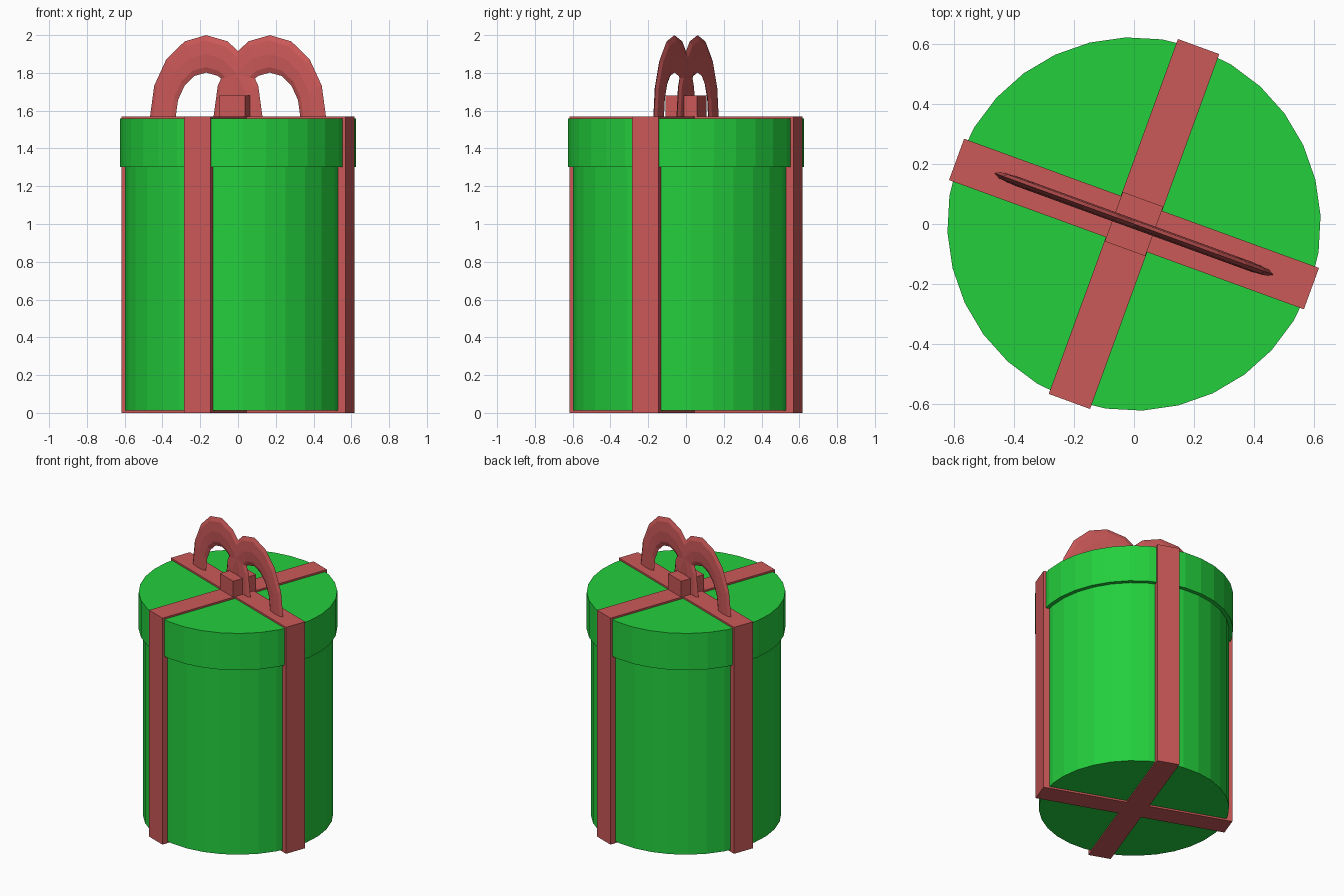
import bpy, bmesh, math
from mathutils import Matrix

if "Cube" in bpy.data.objects:
    bpy.data.objects.remove(bpy.data.objects["Cube"])

TURN = Matrix.Rotation(math.radians(-20), 4, 'Z')   # whole gift is turned


def material(name, rgb):
    m = bpy.data.materials.new(name)
    m.diffuse_color = (*rgb, 1)
    m.use_nodes = True
    m.node_tree.nodes["Principled BSDF"].inputs["Base Color"].default_value = m.diffuse_color
    return m


GREEN = material("green_paper", (0.017, 0.62, 0.047))
RED = material("red_ribbon", (0.60, 0.098, 0.098))


def finish(name, bm, mat):
    bmesh.ops.recalc_face_normals(bm, faces=bm.faces)
    bm.transform(TURN)
    me = bpy.data.meshes.new(name)
    bm.to_mesh(me)
    bm.free()
    me.materials.append(mat)
    ob = bpy.data.objects.new(name, me)
    bpy.context.collection.objects.link(ob)
    return ob


def drum(name, r, z0, z1):
    bm = bmesh.new()
    bmesh.ops.create_cone(bm, cap_ends=True, segments=32, radius1=r, radius2=r, depth=z1 - z0,
                          matrix=Matrix.Translation((0, 0, (z0 + z1) / 2)))
    finish(name, bm, GREEN)


def box(name, sx, sy, z0, z1):
    bm = bmesh.new()
    bmesh.ops.create_cube(bm, size=1, matrix=Matrix.Translation((0, 0, (z0 + z1) / 2))
                          @ Matrix.Diagonal((sx, sy, z1 - z0, 1)))
    finish(name, bm, RED)


def bow_loop(name, side, steps=8, sides=8):
    # half of a flattened ring, stretched upwards
    major, minor, thick, tall = 0.2445, 0.0725, 0.016, 1.365
    bm = bmesh.new()
    rings = []
    for i in range(steps + 1):
        a = math.pi * i / steps
        ring = []
        for j in range(sides):
            b = 2 * math.pi * j / sides
            r = major + minor * math.cos(b)
            ring.append(bm.verts.new((side * 0.179 + r * math.cos(a), thick * math.sin(b),
                                      1.567 + tall * r * math.sin(a))))
        rings.append(ring)
    for p, q in zip(rings, rings[1:]):
        for j in range(sides):
            k = (j + 1) % sides
            bm.faces.new((p[j], p[k], q[k], q[j]))
    bm.faces.new(rings[0])
    bm.faces.new(rings[-1])
    finish(name, bm, RED)


# box and lid
drum("gift_body", 0.598, 0.012, 1.32)
drum("gift_lid", 0.624, 1.303, 1.558)

# crossing ribbons
box("ribbon_long", 1.262, 0.147, 0, 1.57)
box("ribbon_cross", 0.147, 1.262, 0, 1.57)

# bow
box("bow_knot", 0.144, 0.176, 1.56, 1.68)
bow_loop("bow_loop_left", -1)
bow_loop("bow_loop_right", 1)
